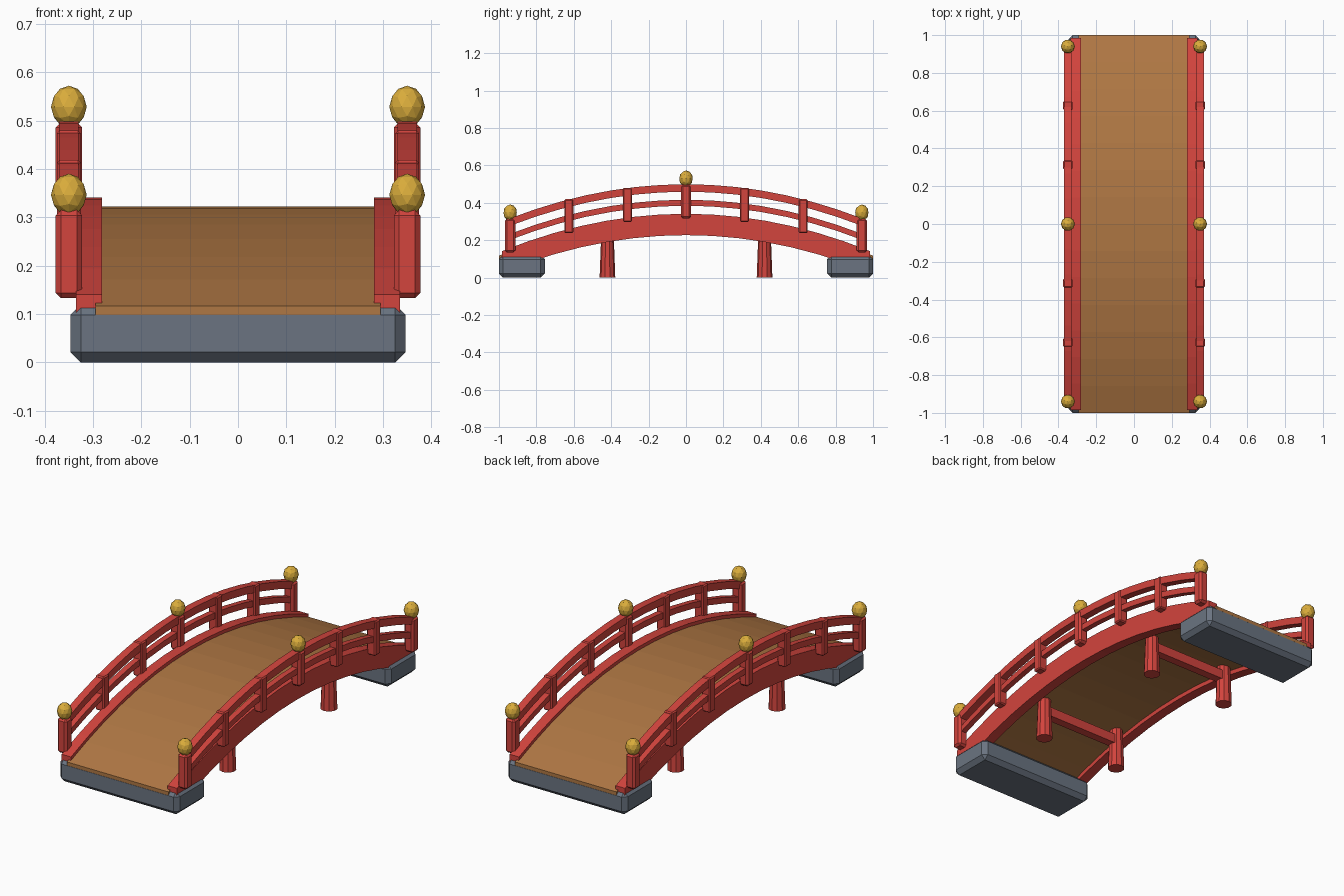
import bpy
import bmesh
from math import pi
from mathutils import Matrix

cube = bpy.data.objects.get("Cube")
if cube:
    bpy.data.objects.remove(cube, do_unlink=True)


def material(name, colour):
    m = bpy.data.materials.new(name)
    m.use_nodes = True
    m.diffuse_color = (*colour, 1)
    bsdf = m.node_tree.nodes["Principled BSDF"]
    bsdf.inputs["Base Color"].default_value = (*colour, 1)
    bsdf.inputs["Roughness"].default_value = 0.8
    return m


RED = material("red paint", (0.65, 0.058, 0.047))
WOOD = material("deck wood", (0.43, 0.185, 0.057))
STONE = material("grey stone", (0.145, 0.175, 0.22))
GOLD = material("gold", (0.71, 0.42, 0.045))

RISE = 0.206
RAIL_X = 0.35


def drop(y):
    """How far the arch has fallen at distance y from the middle."""
    return RISE * y * y


def finish(name, bm, mat):
    bmesh.ops.recalc_face_normals(bm, faces=bm.faces)
    mesh = bpy.data.meshes.new(name)
    bm.to_mesh(mesh)
    bm.free()
    mesh.materials.append(mat)
    obj = bpy.data.objects.new(name, mesh)
    bpy.context.scene.collection.objects.link(obj)
    return obj


def arch(name, x, width, half_length, top, bottom, mat, segments=14):
    """Arched beam with a rectangular section running along y."""
    bm = bmesh.new()
    rings = []
    for i in range(segments + 1):
        y = half_length * (2 * i / segments - 1)
        corners = [(-1, bottom), (1, bottom), (1, top), (-1, top)]
        rings.append([bm.verts.new((x + s * width / 2, y, z - drop(y)))
                      for s, z in corners])
    for a, b in zip(rings, rings[1:]):
        for k in range(4):
            n = (k + 1) % 4
            bm.faces.new((a[k], a[n], b[n], b[k]))
    bm.faces.new(rings[0])
    bm.faces.new(rings[-1])
    return finish(name, bm, mat)


def box(name, centre, size, mat, bevel=0):
    bm = bmesh.new()
    bmesh.ops.create_cube(bm, size=1, matrix=Matrix.Translation(centre)
                          @ Matrix.Diagonal((*size, 1)))
    if bevel:
        bmesh.ops.bevel(bm, geom=bm.edges[:], offset=bevel, segments=1,
                        affect='EDGES', profile=0.5)
    return finish(name, bm, mat)


def leg(name, x, y, height):
    bm = bmesh.new()
    bmesh.ops.create_cone(bm, cap_ends=True, segments=10, radius1=0.042,
                          radius2=0.033, depth=height,
                          matrix=Matrix.Translation((x, y, height / 2)))
    return finish(name, bm, RED)


def finial(name, x, y, z):
    bm = bmesh.new()
    bmesh.ops.create_icosphere(bm, subdivisions=2, radius=0.037,
                               matrix=Matrix.Translation((x, y, z))
                               @ Matrix.Diagonal((1, 1, 1.18, 1))
                               @ Matrix.Rotation(pi / 2, 4, 'Z'))
    return finish(name, bm, GOLD)


# Walkway
arch("deck", 0, 0.59, 0.9995, 0.323, 0.25, WOOD)

# Stone footings at both ends
for end, sy in (("front", -1), ("back", 1)):
    box(f"{end}_footing", (0, sy * 0.8775, 0.06), (0.694, 0.245, 0.12), STONE, 0.022)

# Side beams, railings, posts and finials
for side, sx in (("left", 1), ("right", -1)):
    arch(f"{side}_side_beam", sx * 0.308, 0.054, 0.985, 0.341, 0.227, RED)
    arch(f"{side}_top_rail", sx * RAIL_X, 0.04, 0.94, 0.499, 0.459, RED)
    arch(f"{side}_middle_rail", sx * RAIL_X, 0.03, 0.94, 0.416, 0.384, RED)
    for i in range(-3, 4):
        y = i * 0.94 / 3
        base = 0.318 - drop(y)
        if i % 3 == 0:
            box(f"{side}_main_post_{i + 4}", (sx * RAIL_X, y, base + 0.088),
                (0.055, 0.055, 0.182), RED, 0.011)
            finial(f"{side}_finial_{i + 4}", sx * RAIL_X, y, base + 0.211)
        else:
            box(f"{side}_post_{i + 4}", (sx * RAIL_X, y, base + 0.091),
                (0.05, 0.048, 0.182), RED, 0.006)

# Legs with a cross beam between each pair
for end, sy in (("front", -1), ("back", 1)):
    y = sy * 0.42
    for side, sx in (("left", 1), ("right", -1)):
        leg(f"{end}_{side}_leg", sx * 0.235, y, 0.24)
    box(f"{end}_cross_beam", (0, y, 0.155), (0.47, 0.045, 0.05), RED)
